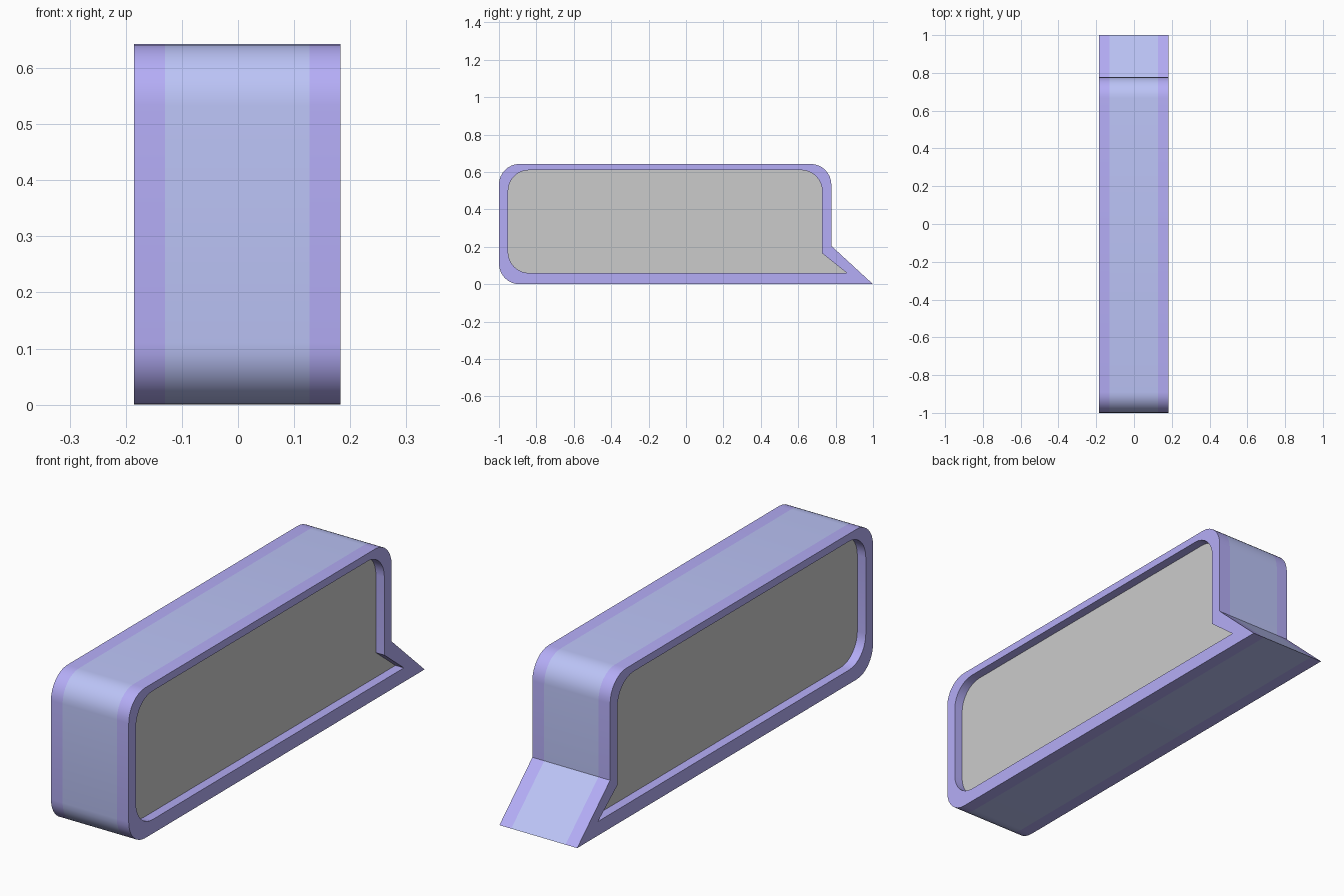
import bpy, bmesh, math

if "Cube" in bpy.data.objects:
    bpy.data.objects.remove(bpy.data.objects["Cube"])

SEG = 8


def outline(y0, y1, z0, z1, r, notch_z, tip_y):
    # Speech-bubble loop in the YZ plane: three round corners and a pointed tail
    pts = [(tip_y, z0), (y1, notch_z)]
    for cy, cz, start in ((y1 - r, z1 - r, 0), (y0 + r, z1 - r, 90), (y0 + r, z0 + r, 180)):
        for i in range(SEG + 1):
            a = math.radians(start + 90 * i / SEG)
            pts.append((cy + r * math.cos(a), cz + r * math.sin(a)))
    return pts


OUTER = outline(-1.0, 0.777, 0.0, 0.643, 0.11, 0.205, 1.0)
INNER = outline(-0.951, 0.728, 0.06, 0.61, 0.112, 0.165, 0.86)


def material(name, rgb):
    m = bpy.data.materials.new(name)
    m.diffuse_color = (*rgb, 1)
    m.use_nodes = True
    m.node_tree.nodes["Principled BSDF"].inputs["Base Color"].default_value = m.diffuse_color
    return m


def loft(name, loops, mat=None, cap=False):
    # Bridge successive (outline, x) loops; optionally fill the last one
    bm = bmesh.new()
    rings = [[bm.verts.new((x, y, z)) for y, z in pts] for pts, x in loops]
    n = len(rings[0])
    for a, b in zip(rings, rings[1:]):
        for i in range(n):
            j = (i + 1) % n
            bm.faces.new((a[i], a[j], b[j], b[i]))
    if cap:
        f = bm.faces.new(rings[-1])
        f.normal_update()
        if f.normal.x * loops[-1][1] < 0:
            f.normal_flip()
    elif loops[0][1] > loops[1][1]:
        bmesh.ops.reverse_faces(bm, faces=bm.faces[:])
    me = bpy.data.meshes.new(name)
    bm.to_mesh(me)
    bm.free()
    ob = bpy.data.objects.new(name, me)
    bpy.context.collection.objects.link(ob)
    if mat:
        me.materials.append(mat)
    bpy.ops.object.select_all(action='DESELECT')
    ob.select_set(True)
    bpy.context.view_layer.objects.active = ob
    bpy.ops.object.shade_smooth_by_angle(angle=math.radians(30))
    return ob


band_mat = material("band_blue", (0.50, 0.55, 0.93))
rim_mat = material("rim_purple", (0.46, 0.42, 0.93))

# Central casing band
loft("casing_band", [(OUTER, -0.13), (OUTER, 0.127)], band_mat)

# Rim frame and recessed display panel on each side
for side, x_in, x_out in (("right", 0.127, 0.183), ("left", -0.13, -0.185)):
    s = 1 if x_out > 0 else -1
    x_panel = x_out - s * 0.04
    loft(side + "_rim", [(OUTER, x_in), (OUTER, x_out), (INNER, x_out), (INNER, x_panel)], rim_mat)
    loft(side + "_panel", [(INNER, x_panel)], cap=True)
